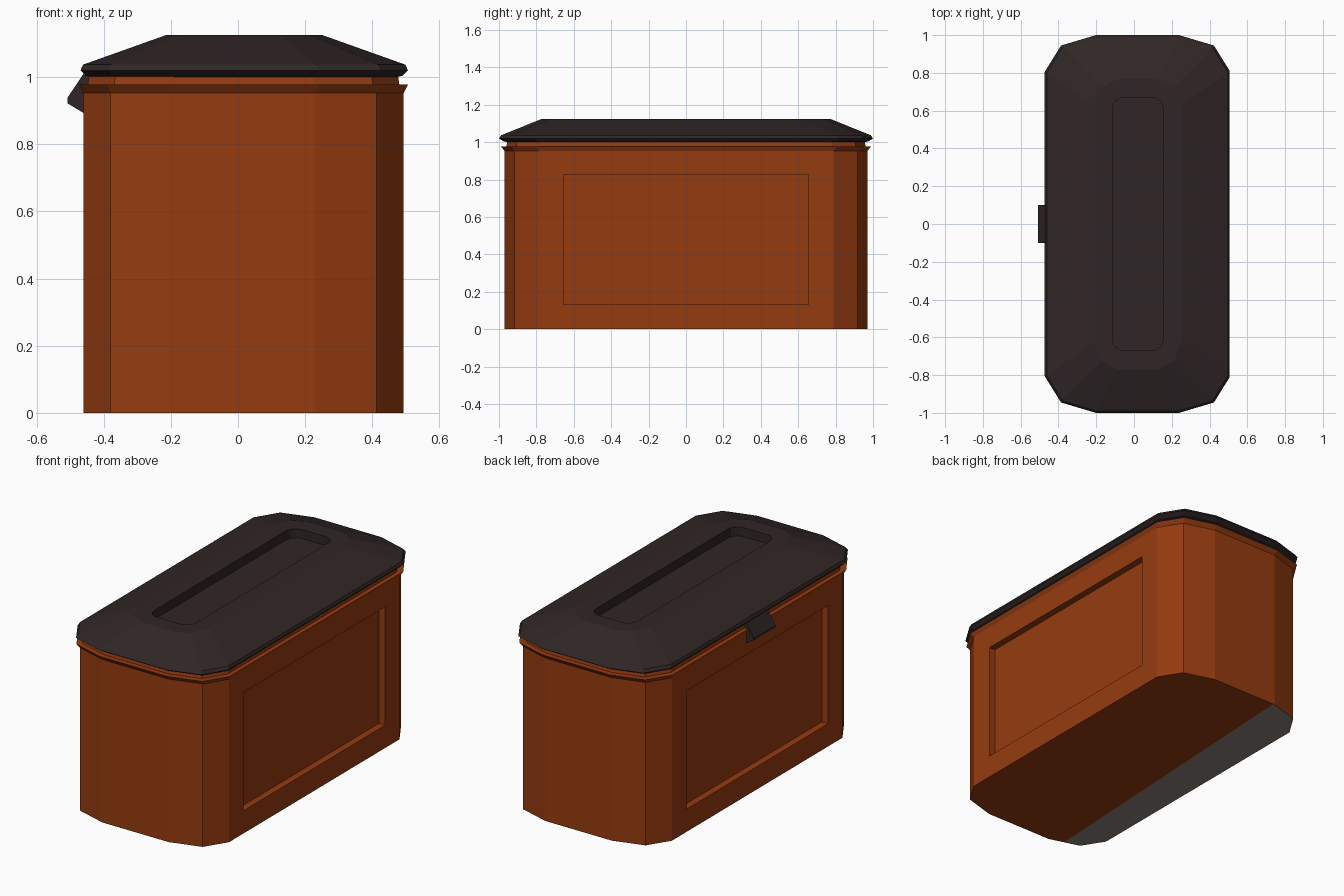
import bpy, bmesh, math
from mathutils import Vector

if "Cube" in bpy.data.objects:
    bpy.data.objects.remove(bpy.data.objects["Cube"])


def material(name, rgb):
    m = bpy.data.materials.new(name)
    m.diffuse_color = (*rgb, 1)
    m.use_nodes = True
    m.node_tree.nodes["Principled BSDF"].inputs["Base Color"].default_value = m.diffuse_color
    return m


ORANGE = material("burnt orange", (0.30, 0.044, 0.005))
DARK = material("dark brown black", (0.030, 0.019, 0.019))
GREY = material("warm grey", (0.25, 0.22, 0.19))


def loft(name, rings, mats):
    """Skin a list of equal-length point rings into a closed solid."""
    bm = bmesh.new()
    vs = [[bm.verts.new(p) for p in r] for r in rings]
    n = len(vs[0])
    for a, b in zip(vs, vs[1:]):
        for i in range(n):
            j = (i + 1) % n
            bm.faces.new((a[i], a[j], b[j], b[i]))
    bm.faces.new(vs[0][::-1])
    bm.faces.new(vs[-1])
    bmesh.ops.recalc_face_normals(bm, faces=bm.faces[:])
    me = bpy.data.meshes.new(name)
    bm.to_mesh(me)
    bm.free()
    for m in mats:
        me.materials.append(m)
    ob = bpy.data.objects.new(name, me)
    bpy.context.collection.objects.link(ob)
    return ob


def outline(cx, hx, hy, z):
    """Twelve-sided chamfered rectangle."""
    q = [(1, 0.812), (0.83, 0.945), (0.45, 1)]
    pts = q + [(-x, y) for x, y in q[::-1]]
    pts += [(-x, -y) for x, y in pts]
    return [(cx + hx * x, hy * y, z) for x, y in pts]


def box(name, x0, x1, y0, y1, z0, z1):
    return loft(name, [[(x0, y0, z), (x1, y0, z), (x1, y1, z), (x0, y1, z)]
                       for z in (z0, z1)], [ORANGE])


def cut(ob, cutter):
    cutter.hide_render = True
    mod = ob.modifiers.new("cut", 'BOOLEAN')
    mod.operation = 'DIFFERENCE'
    mod.solver = 'EXACT'
    mod.object = cutter
    bpy.context.view_layer.objects.active = ob
    bpy.ops.object.modifier_apply(modifier=mod.name)
    bpy.data.objects.remove(cutter)


# Body with flared rim and narrow neck
body = loft("body", [outline(0.0165, hx, hy, z) for hx, hy, z in (
    (0.477, 0.97, 0), (0.477, 0.97, 0.953), (0.49, 0.99, 0.978),
    (0.464, 0.96, 0.978), (0.46, 0.955, 1.004))], [ORANGE, GREY])

# Recessed panels on both long sides
D = 0.04
cut(body, box("panel_cutter", 0.4935 - D, 0.6, -0.655, 0.655, 0.133, 0.825))
cut(body, box("panel_cutter", -0.6, -0.4605 + D, -0.655, 0.655, 0.133, 0.825))

# Grey strip on the underside
bm = bmesh.new()
bm.from_mesh(body.data)
under = [f for f in bm.faces if f.normal.z < -0.9 and f.calc_center_median().z < 0.001]
geom = set(under)
for f in under:
    geom.update(f.edges)
    geom.update(f.verts)
bmesh.ops.bisect_plane(bm, geom=list(geom), plane_co=(-0.24, 0, 0),
                       plane_no=Vector((1, -0.05, 0)).normalized())
bm.normal_update()
for f in bm.faces:
    c = f.calc_center_median()
    if f.normal.z < -0.9 and c.z < 0.001 and c.x < -0.24:
        f.material_index = 1
bm.to_mesh(body.data)
bm.free()

# Lid with bevelled edge and sloping top
lid = loft("lid", [outline(0.0185, hx, hy, z) for hx, hy, z in (
    (0.455, 0.95, 1.0), (0.472, 0.975, 1.004), (0.4875, 1.0, 1.02),
    (0.48, 0.988, 1.037), (0.233, 0.77, 1.125))], [DARK])

# Rounded slot sunk into the lid top
R, HX, HY = 0.06, 0.135, 0.67
slot = []
for k, (sx, sy) in enumerate(((1, 1), (-1, 1), (-1, -1), (1, -1))):
    for i in range(5):
        a = math.radians(90 * k + 22.5 * i)
        slot.append((0.02 + sx * (HX - R) + R * math.cos(a),
                     sy * (HY - R) + R * math.sin(a)))
cut(lid, loft("slot_cutter", [[(x, y, z) for x, y in slot] for z in (1.072, 1.2)], [DARK]))

# Tilted latch on the left side
latch = [(-0.452, 1.022), (-0.508, 0.938), (-0.508, 0.922), (-0.458, 0.892),
         (-0.445, 0.91), (-0.435, 1.012)]
loft("latch", [[(x, y, z) for x, z in latch] for y in (-0.1, 0.1)], [DARK])
